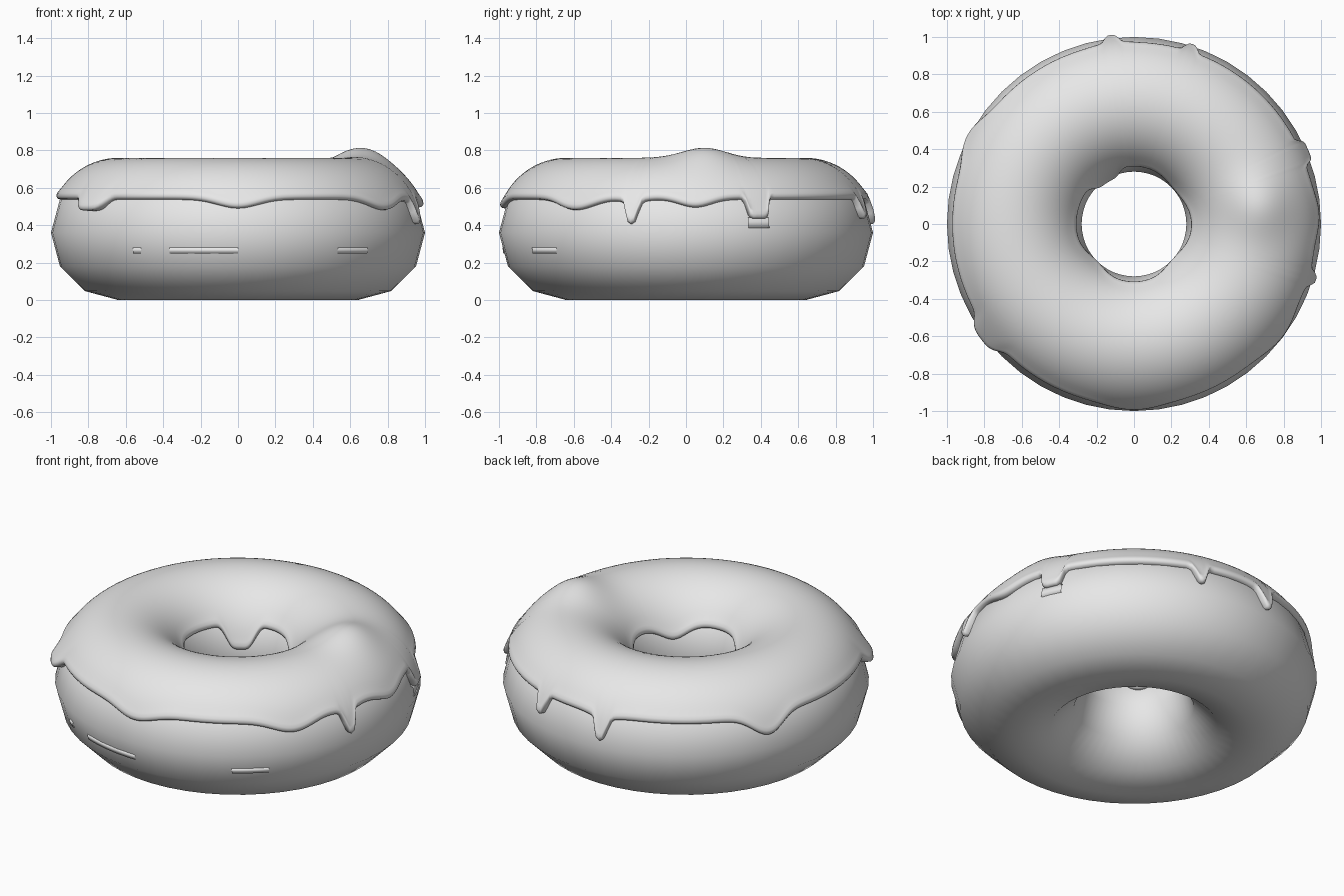
import bpy, bmesh, math
from math import sin, cos, asin, pi, exp, radians

cube = bpy.data.objects.get("Cube")
if cube:
    bpy.data.objects.remove(cube)

grey = bpy.data.materials.new("plain_grey")
grey.use_nodes = True
GREY = (0.8, 0.8, 0.8, 1)
grey.diffuse_color = GREY
grey.node_tree.nodes["Principled BSDF"].inputs["Base Color"].default_value = GREY

RING, TUBE = 0.64, 0.36      # ring radius, dough radius (also its centre height)
WIDE, TALL = 0.38, 0.40      # icing section radii
SEGMENTS, ROWS = 360, 28


def finish(obj):
    obj.data.materials.append(grey)
    for poly in obj.data.polygons:
        poly.use_smooth = True


def sheet(name, grid, close_around):
    """Skin a grid of points, columns running round the ring."""
    bm = bmesh.new()
    cols = [[bm.verts.new(p) for p in col] for col in grid]
    count, rows = len(cols), len(cols[0])
    for i in range(count if close_around else count - 1):
        a, b = cols[i], cols[(i + 1) % count]
        for j in range(rows - 1):
            bm.faces.new((a[j], b[j], b[j + 1], a[j + 1]))
    bmesh.ops.recalc_face_normals(bm, faces=bm.faces)
    mesh = bpy.data.meshes.new(name)
    bm.to_mesh(mesh)
    bm.free()
    obj = bpy.data.objects.new(name, mesh)
    bpy.context.collection.objects.link(obj)
    finish(obj)
    return obj


def polar(deg, r, z):
    return (r * cos(radians(deg)), r * sin(radians(deg)), z)


def away(a, b):
    return abs((a - b + 180) % 360 - 180)


def dips(deg, table):
    return sum(d * exp(-(away(deg, at) / w) ** p) for at, d, w, p in table)


# Dough ring
bpy.ops.mesh.primitive_torus_add(major_segments=48, minor_segments=12,
                                 major_radius=RING, minor_radius=TUBE,
                                 location=(0, 0, TUBE))
dough = bpy.context.object
dough.name = "dough"
finish(dough)

# Icing drips: angle, depth, half width in degrees, squareness
OUTER = [(-17, 0.12, 2.2, 3), (-17, 0.02, 5, 2), (3, 0.045, 7, 2),
         (23, 0.11, 3.8, 8), (72, 0.11, 2.2, 3), (97, 0.12, 2.3, 3),
         (97, 0.02, 6, 2), (152, 0.1, 7, 2), (217, 0.065, 7, 4),
         (270, 0.05, 9, 2), (323, 0.06, 9, 2)]
INNER = [(122, 0.13, 17, 4), (225, 0.07, 18, 2), (318, 0.07, 20, 2),
         (40, 0.06, 22, 2)]


def icing_column(deg):
    low = asin((0.552 - dips(deg, OUTER) - TUBE) / TALL)
    high = pi - asin((0.55 - dips(deg, INNER) - TUBE) / TALL)
    # Rounded lips tuck into the dough at both ends
    path = [(low + 0.03, 0.86), (low - 0.005, 0.93), (low - 0.01, 0.97),
            (low + 0.01, 1.0), (low + 0.05, 1.012), (low + 0.1, 1.005)]
    inside = [(2 * high - low - (high - low) - (a - low), k) for a, k in reversed(path)]
    start, end = path[-1][0], inside[0][0]
    path += [(start + (end - start) * j / ROWS, 1.0) for j in range(1, ROWS)]
    path += inside
    points = []
    for phi, k in path:
        r, z = RING + WIDE * k * cos(phi), TUBE + TALL * k * sin(phi)
        # Big lump on the top and small pulled-out corner on the rim
        x, y, _ = polar(deg, r, z)
        if k > 0.95:
            lump = 0.055 * exp(-((x - 0.67) ** 2 + (y - 0.1) ** 2) / 0.028)
            z += lump * max(sin(phi), 0)
            r += lump * 0.4 * cos(phi)
            r += 0.025 * exp(-(away(deg, 217) / 6) ** 4 - ((phi - low) / 0.25) ** 2)
        points.append(polar(deg, r, z))
    return points


sheet("icing", [icing_column(360 * i / SEGMENTS) for i in range(SEGMENTS)], True)


# Thin slivers on the dough side, and the flap under the square drip
def sliver(name, start, end, bottom, top, r_bottom, r_top):
    steps = 12
    grid = []
    for i in range(steps + 1):
        deg = start + (end - start) * i / steps
        grid.append([polar(deg, r_bottom - 0.02, bottom), polar(deg, r_bottom, bottom),
                     polar(deg, r_top, top), polar(deg, r_top - 0.02, top)])
    sheet(name, grid, False)


for n, (start, end) in enumerate([(248, 270), (303, 315), (235, 238)]):
    sliver(f"side_sliver_{n + 1}", start, end, 0.25, 0.28, 0.977, 0.981)
sliver("drip_flap", 19.5, 26.5, 0.385, 0.44, 0.999, 0.99)
